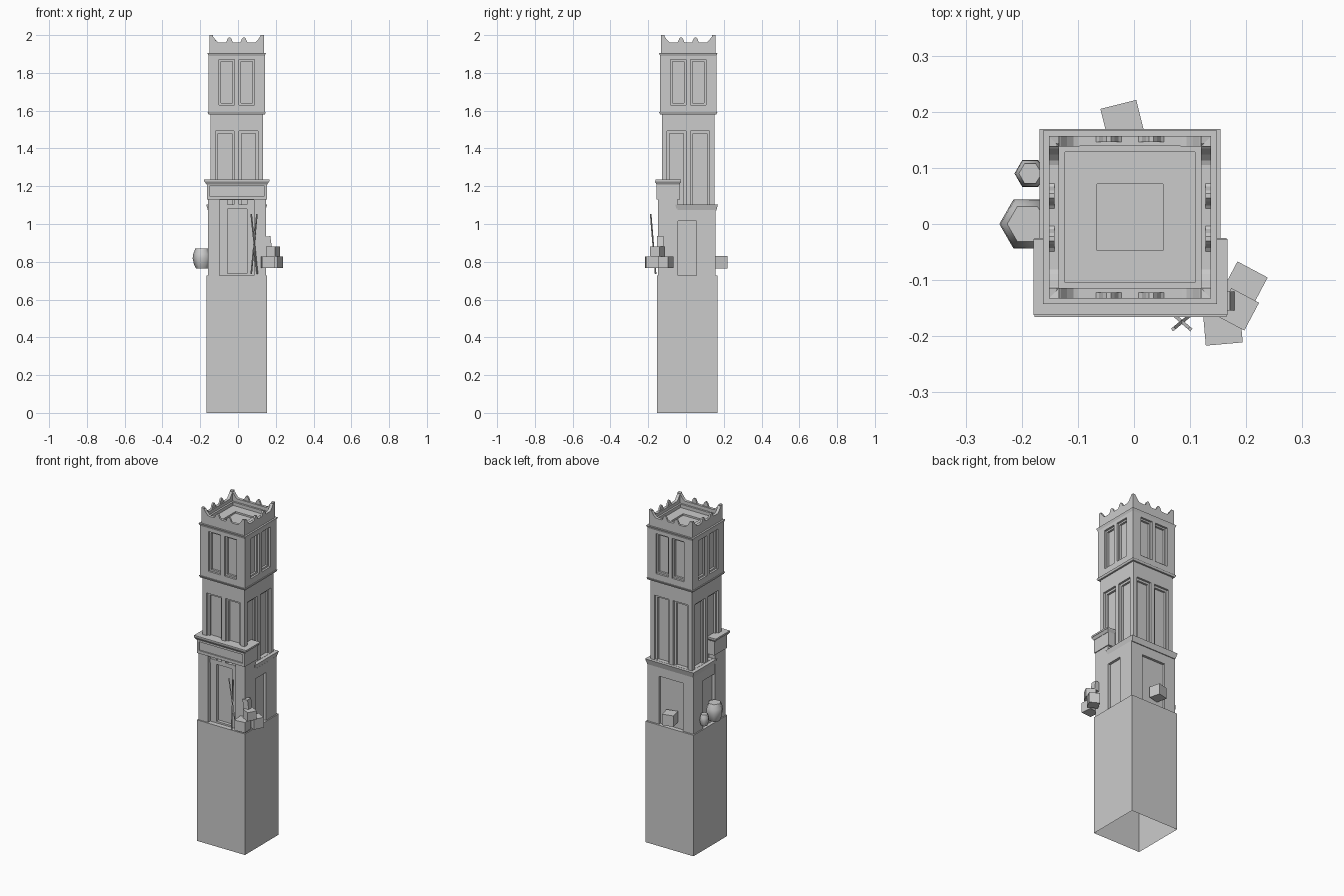
import bpy, bmesh, math
from mathutils import Vector, Matrix

if "Cube" in bpy.data.objects:
    bpy.data.objects.remove(bpy.data.objects["Cube"])

CX, CY = -0.007, 0.012          # tower axis


def to_object(name, bm):
    bmesh.ops.recalc_face_normals(bm, faces=bm.faces)
    me = bpy.data.meshes.new(name)
    bm.to_mesh(me)
    bm.free()
    ob = bpy.data.objects.new(name, me)
    bpy.context.collection.objects.link(ob)
    return ob


def add_box(bm, lo, hi, grow=0.0, mat=Matrix()):
    """Box between two corners; its top can flare outwards by grow."""
    vs = bmesh.ops.create_cube(bm, size=1)["verts"]
    lo, hi = Vector(lo), Vector(hi)
    for v in vs:
        top = v.co.z > 0
        g = grow if top else 0
        p = [hi[i] if v.co[i] > 0 else lo[i] for i in range(3)]
        p[0] += g if v.co.x > 0 else -g
        p[1] += g if v.co.y > 0 else -g
        v.co = mat @ Vector(p)


def box(name, lo, hi, grow=0.0, mat=Matrix()):
    bm = bmesh.new()
    add_box(bm, lo, hi, grow, mat)
    return to_object(name, bm)


def square(name, h, z0, z1, grow=0.0):
    return box(name, (CX - h, CY - h, z0), (CX + h, CY + h, z1), grow)


def cut(ob, boxes):
    """Carve a set of separate (lo, hi, matrix) boxes out of an object."""
    bm = bmesh.new()
    for lo, hi, mat in boxes:
        add_box(bm, lo, hi, 0, mat)
    cutter = to_object("cutter", bm)
    cutter.hide_render = True
    mod = ob.modifiers.new("cut", "BOOLEAN")
    mod.object, mod.operation, mod.solver = cutter, "DIFFERENCE", "EXACT"
    bpy.context.view_layer.objects.active = ob
    bpy.ops.object.modifier_apply(modifier=mod.name)
    bpy.data.objects.remove(cutter)


SIDES = [Matrix.Translation((CX, CY, 0)) @ Matrix.Rotation(k * math.pi / 2, 4, "Z") for k in range(4)]


def windows(ob, h, u0, u1, z0, z1, inset, low_inset):
    """Two stepped window recesses on each of the four sides."""
    for i, depth in ((0, 0.012), (1, 0.024)):
        a, b = u0 + i * inset, u1 - i * inset
        za, zb = z0 + i * low_inset, z1 - i * inset
        cut(ob, [((s * a if s > 0 else -b, -h - 0.02, za), (b if s > 0 else -a, -h + depth, zb), m)
                 for m in SIDES for s in (-1, 1)])


# plinth, open underneath
bm = bmesh.new()
add_box(bm, (-0.166, -0.154, 0), (0.154, 0.166, 0.727))
bmesh.ops.delete(bm, geom=[f for f in bm.faces if all(v.co.z < 0.01 for v in f.verts)], context="FACES")
to_object("plinth", bm)

# ground storey with doors on the sides and back
ground = box("ground_storey", (-0.159, -0.06, 0.72), (0.147, 0.155, 1.075))
cut(ground, [((0.132, -0.043, 0.727), (0.2, 0.056, 1.015), Matrix()),
             ((-0.2, -0.043, 0.727), (-0.144, 0.066, 1.015), Matrix()),
             ((-0.088, 0.14, 0.727), (0.07, 0.2, 1.015), Matrix())])
box("ground_cornice", (-0.159, -0.048, 1.07), (0.145, 0.16, 1.103), 0.009)

# front portal with a stepped doorway
portal = box("front_portal", (-0.16, -0.147, 0.72), (0.148, -0.045, 1.135))
cut(portal, [((-0.097, -0.2, 0.727), (0.085, -0.125, 1.128), Matrix())])
cut(portal, [((-0.055, -0.2, 0.737), (0.048, -0.105, 1.128), Matrix())])

# sign board over the portal
sign = box("sign_board", (-0.165, -0.155, 1.13), (0.153, -0.033, 1.212))
cut(sign, [((-0.152, -0.2, 1.148), (0.14, -0.147, 1.2), Matrix())])
box("sign_rim", (-0.167, -0.156, 1.21), (0.155, -0.035, 1.225), 0.01)
box("sign_cap", (-0.179, -0.162, 1.225), (0.167, -0.027, 1.235))

# middle storey
middle = square("middle_storey", 0.139, 1.08, 1.59)
windows(middle, 0.139, 0.013, 0.112, 1.104, 1.492, 0.013, 0.0)

# upper storey
upper = square("upper_storey", 0.149, 1.587, 1.9)
windows(upper, 0.149, 0.012, 0.094, 1.63, 1.87, 0.01, 0.01)
square("upper_base_trim", 0.149, 1.58, 1.592, 0.005)
square("upper_top_trim", 0.149, 1.89, 1.906, 0.006)

# parapet with sunken roof
parapet = square("parapet", 0.1445, 1.9, 1.96)
for h, z in ((0.127, 1.94), (0.116, 1.92), (0.059, 1.91)):
    cut(parapet, [((CX - h, CY - h, z), (CX + h, CY + h, 2.1), Matrix())])


def merlon(bm, profile, depth, mat):
    """Extrude an outline standing on the parapet inwards by depth."""
    rings = [[bm.verts.new(mat @ Vector((u, y, z))) for u, z in profile]
             for y in (-0.1445, -0.1445 + depth)]
    n = len(profile)
    bm.faces.new(rings[0])
    bm.faces.new(rings[1])
    for i in range(n):
        j = (i + 1) % n
        bm.faces.new((rings[0][i], rings[0][j], rings[1][j], rings[1][i]))


bell = [(-0.024, 1.959), (-0.017, 1.964), (-0.01, 1.981), (-0.004, 1.988),
        (0.004, 1.988), (0.01, 1.981), (0.017, 1.964), (0.024, 1.959)]
corner = [(0.1445, 1.955), (0.1445, 2.0), (0.132, 1.998), (0.123, 1.99),
          (0.112, 1.974), (0.101, 1.963), (0.09, 1.959), (0.09, 1.955)]
bm = bmesh.new()
for m in SIDES:
    for s in (-1, 1):
        merlon(bm, [(u + s * 0.038, z) for u, z in bell], 0.01, m)
        merlon(bm, [(s * u, z) for u, z in corner], 0.018, m)
to_object("merlons", bm)


# crates around the walls: centre, size, height, turn, tilt
crates = [((-0.02, 0.181, 0.797), 0.066, 0.066, 14, 0),
          ((0.197, -0.108, 0.797), 0.061, 0.062, -28, 0),
          ((0.158, -0.181, 0.797), 0.066, 0.062, 5, 0),
          ((0.185, -0.152, 0.854), 0.056, 0.052, -28, 0),
          ((0.158, -0.137, 0.906), 0.034, 0.056, 0, -8)]
for i, (c, w, h, turn, tilt) in enumerate(crates):
    m = (Matrix.Translation(c) @ Matrix.Rotation(math.radians(turn), 4, "Z")
         @ Matrix.Rotation(math.radians(tilt), 4, "Y"))
    box(f"crate_{i + 1}", (-w / 2, -w / 2, -h / 2), (w / 2, w / 2, h / 2), 0, m)

# six-sided jars
outline = [(0.66, 0), (0.86, 0.2), (1, 0.5), (0.95, 0.72), (0.72, 1)]
for name, x, y, r, h in (("large_jar", -0.19, 0.0, 0.05, 0.105), ("small_jar", -0.185, 0.09, 0.028, 0.068)):
    bm = bmesh.new()
    rings = [[bm.verts.new((x + r * f * math.cos(a * math.pi / 3), y + r * f * math.sin(a * math.pi / 3),
                            0.765 + h * z)) for a in range(6)] for f, z in outline]
    for lo, hi in zip(rings, rings[1:]):
        for a in range(6):
            b = (a + 1) % 6
            bm.faces.new((lo[a], lo[b], hi[b], hi[a])).smooth = True
    bm.faces.new(rings[0])
    bm.faces.new(rings[-1])
    to_object(name, bm)

# crossed poles leaning by the doorway
for i, (x0, x1) in enumerate(((0.07, 0.1), (0.102, 0.07))):
    a, b = Vector((x0, -0.161, 0.736)), Vector((x1, -0.187, 1.052))
    m = Matrix.Translation(a) @ (b - a).to_track_quat("Z", "Y").to_matrix().to_4x4()
    box(f"pole_{i + 1}", (-0.003, -0.003, 0), (0.003, 0.003, (b - a).length), 0, m)
